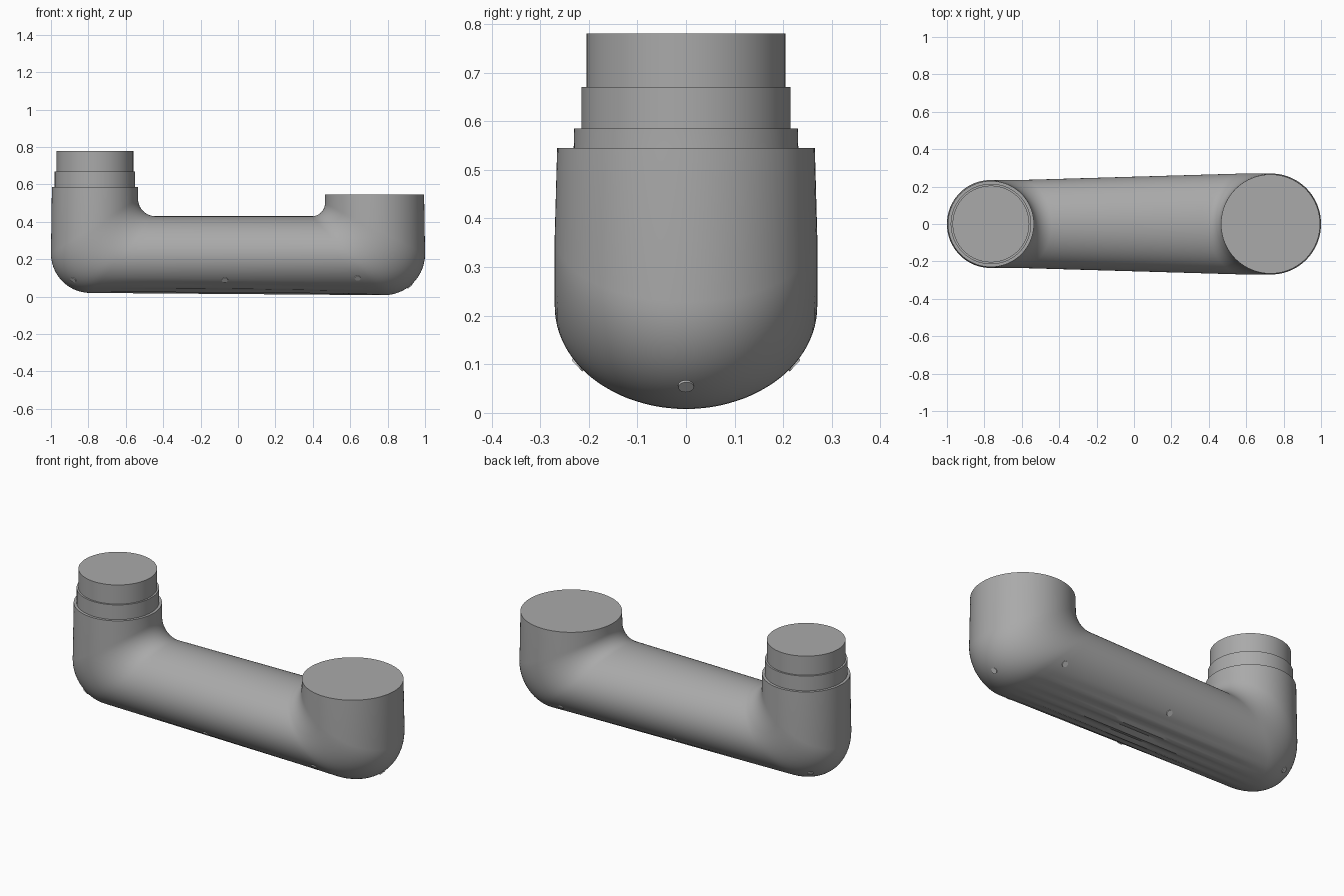
import bpy, bmesh
from math import sin, cos, pi, radians
from mathutils import Vector
from mathutils.bvhtree import BVHTree

if "Cube" in bpy.data.objects:
    bpy.data.objects.remove(bpy.data.objects["Cube"])

SIDES = 96


def material(name, value):
    m = bpy.data.materials.new(name)
    m.use_nodes = True
    colour = (value, value, value, 1)
    m.diffuse_color = colour
    m.node_tree.nodes["Principled BSDF"].inputs["Base Color"].default_value = colour
    return m


shell_grey = material("shell grey", 0.40)
screw_grey = material("screw light grey", 0.62)


def finish(bm, name, mat):
    bmesh.ops.recalc_face_normals(bm, faces=bm.faces)
    mesh = bpy.data.meshes.new(name)
    bm.to_mesh(mesh)
    bm.free()
    mesh.materials.append(mat)
    obj = bpy.data.objects.new(name, mesh)
    bpy.context.collection.objects.link(obj)
    bpy.ops.object.select_all(action="DESELECT")
    obj.select_set(True)
    bpy.context.view_layer.objects.active = obj
    bpy.ops.object.shade_smooth_by_angle(angle=radians(35))
    return obj


def elbow(side, x_in, x_out, top, floor, fillet, corner, width_top, width):
    """Sections (inner point, outer point, half width) from post top to beam."""
    rows = [((side * x_in, top), (side * x_out, top), width_top)]
    for i in range(15):
        a = i / 14 * pi / 2
        inner = (side * (x_in - fillet + fillet * cos(a)), 0.43 + fillet - fillet * sin(a))
        outer = (side * (1 - corner + corner * cos(a)), floor + corner - corner * sin(a))
        rows.append((inner, outer, width))
    return rows


# Link body: an oval section swept through post, elbow, beam, elbow, post
left_post = elbow(1, 0.465, 0.995, 0.545, 0.008, 0.07, 0.22, 0.265, 0.27)
right_post = elbow(-1, 0.535, 0.995, 0.585, 0.02, 0.095, 0.21, 0.23, 0.235)
start, end = right_post[-1], left_post[-1]
beam = []
for i in range(1, 24):
    t = i / 24
    mix = lambda a, b: a + (b - a) * t
    beam.append((tuple(map(mix, start[0], end[0])), tuple(map(mix, start[1], end[1])),
                 mix(start[2], end[2])))
sections = right_post + beam + left_post[::-1]

bm = bmesh.new()
rings = []
for inner, outer, width in sections:
    p, q = Vector((inner[0], 0, inner[1])), Vector((outer[0], 0, outer[1]))
    ring = []
    for k in range(SIDES):
        a = 2 * pi * k / SIDES
        v = (p + q) / 2 + (q - p) / 2 * cos(a) + Vector((0, width * sin(a), 0))
        # Shallow ribs along the underside, fading towards the ends and sides
        fade = max(0, 1 - (v.x / 0.78) ** 2) * max(0, 1 - (v.y / 0.19) ** 2)
        if v.z < 0.15:
            v.z += 0.006 * fade * (1 - cos(2 * pi * v.y / 0.065))
        ring.append(bm.verts.new(v))
    rings.append(ring)
for r, s in zip(rings, rings[1:]):
    for k in range(SIDES):
        n = (k + 1) % SIDES
        bm.faces.new((r[k], r[n], s[n], s[k]))
bm.faces.new(rings[0])
bm.faces.new(rings[-1])
bmesh.ops.recalc_face_normals(bm, faces=bm.faces)
surface = BVHTree.FromBMesh(bm)
finish(bm, "link_body", shell_grey)

# Stepped collar on the narrow post
for name, radius, low, high in (("collar_lower", 0.215, 0.57, 0.67),
                                ("collar_upper", 0.205, 0.66, 0.78)):
    bm = bmesh.new()
    bmesh.ops.create_cone(bm, cap_ends=True, segments=SIDES, radius1=radius,
                          radius2=radius, depth=high - low)
    bmesh.ops.translate(bm, verts=bm.verts, vec=(-0.765, 0, (low + high) / 2))
    finish(bm, name, shell_grey)


# Small screw discs set on the lower shell
def screw(name, origin, direction):
    point, normal, _, _ = surface.ray_cast(Vector(origin), Vector(direction))
    if point is None:
        return
    bm = bmesh.new()
    bmesh.ops.create_cone(bm, cap_ends=True, segments=20, radius1=0.016,
                          radius2=0.016, depth=0.008)
    bm.transform(normal.to_track_quat("Z", "Y").to_matrix().to_4x4())
    bmesh.ops.translate(bm, verts=bm.verts, vec=point)
    finish(bm, name, screw_grey)


for label, side in (("front", -1), ("back", 1)):
    for i, (x, z) in enumerate(((-0.88, 0.09), (-0.07, 0.09), (0.64, 0.10))):
        screw(f"{label}_screw_{i + 1}", (x, side * 2, z), (0, -side, 0))
screw("end_screw", (2, 0, 0.056), (-1, 0, 0))
